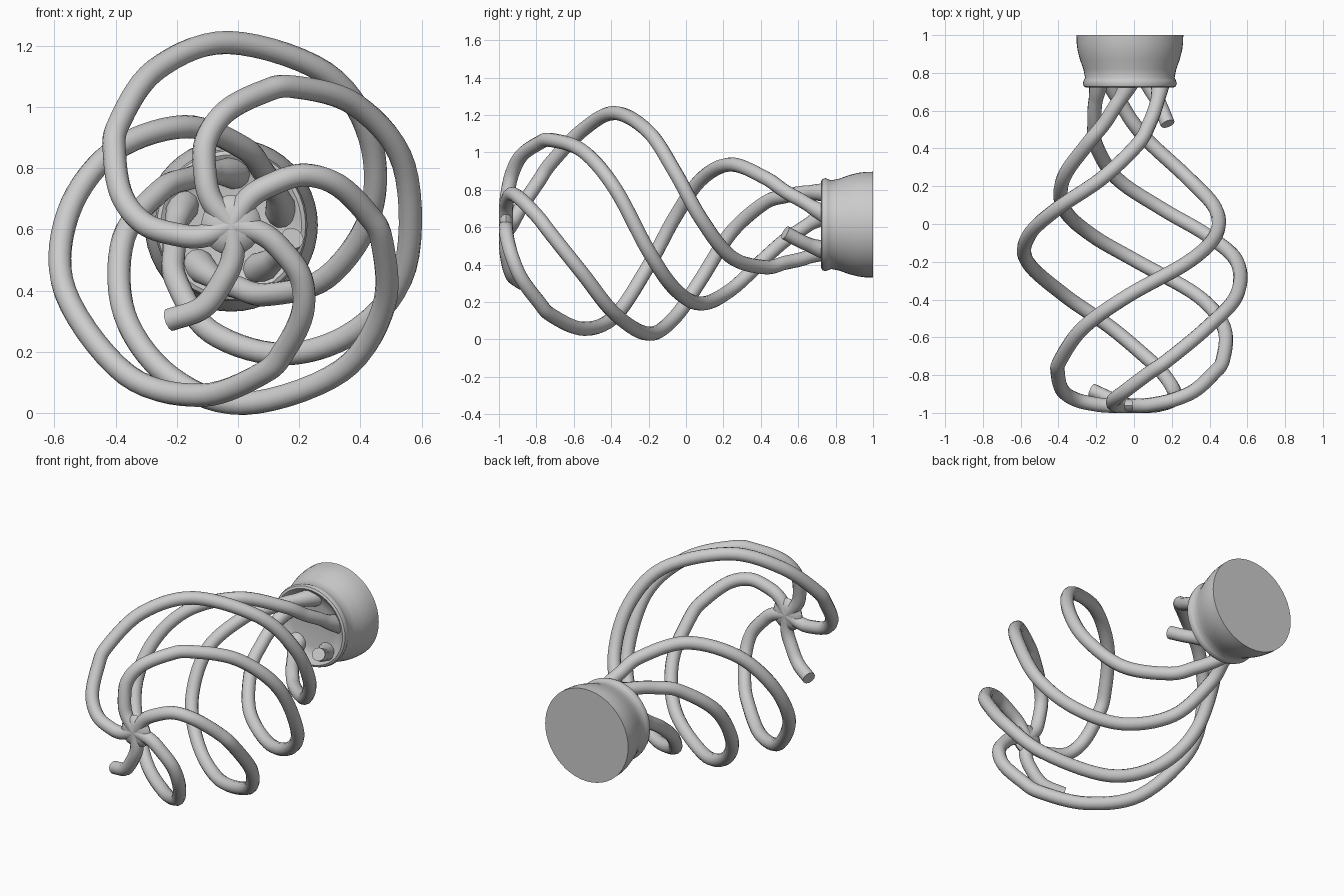
import bpy, bmesh, math
from mathutils import Vector, Matrix

if "Cube" in bpy.data.objects:
    bpy.data.objects.remove(bpy.data.objects["Cube"])

CX, CZ = -0.022, 0.614      # long axis runs along y through this point
TUBE = 0.038

# One strand: y, distance from axis, angle in degrees
PATH = [(-.962, 0, 205), (-.962, .1, 201), (-.955, .18, 190), (-.93, .285, 179),
        (-.88, .37, 165), (-.79, .445, 149), (-.72, .495, 138), (-.55, .565, 116),
        (-.38, .597, 91), (-.2, .585, 58), (-.06, .535, 32), (.08, .455, 4),
        (.24, .355, -29), (.42, .255, -63), (.53, .205, -84), (.62, .187, -101),
        (.7, .175, -117), (.79, .17, -132)]


def place(y, r, deg, turn):
    a = math.radians(deg + turn)
    return Vector((CX + r * math.cos(a), y, CZ + r * math.sin(a)))


def smooth_path(points, steps=7):
    # Catmull-Rom through the control points
    p = [2 * points[0] - points[1]] + points + [2 * points[-1] - points[-2]]
    out = []
    for i in range(1, len(p) - 2):
        a, b, c, d = p[i - 1:i + 3]
        for s in range(steps):
            t = s / steps
            out.append(0.5 * (2 * b + (c - a) * t + (2 * a - 5 * b + 4 * c - d) * t ** 2
                              + (3 * b - a - 3 * c + d) * t ** 3))
    return out + [points[-1]]


def strand(name, path, turn):
    pts = smooth_path([place(*q, turn) for q in path])
    cu = bpy.data.curves.new(name, 'CURVE')
    cu.dimensions = '3D'
    cu.bevel_depth = TUBE
    cu.bevel_resolution = 4
    cu.use_fill_caps = True
    sp = cu.splines.new('POLY')
    sp.points.add(len(pts) - 1)
    for cp, co in zip(sp.points, pts):
        cp.co = (*co, 1)
        # slight flare where a strand joins the base
        cp.radius = 1 + 0.4 * max(0, min(1, (co.y - .66) / .1))
    sp.use_smooth = True
    ob = bpy.data.objects.new(name, cu)
    bpy.context.collection.objects.link(ob)
    bpy.context.view_layer.objects.active = ob
    bpy.ops.object.select_all(action='DESELECT')
    ob.select_set(True)
    bpy.ops.object.convert(target='MESH')
    bpy.ops.object.shade_smooth_by_angle(angle=math.radians(40))


# Spiral strands: four whole, one broken with a piece at each end
for k in (0, 2, 3, 4):
    strand(f"spiral_strand_{k}", PATH, 72 * k)
strand("broken_strand_tip", PATH[:5], 72)
strand("broken_strand_stub", PATH[14:], 72)


def lathe(name, profile, segs=48):
    bm = bmesh.new()
    rings = []
    for y, r in profile:
        if r == 0:
            rings.append([bm.verts.new((CX, y, CZ))] * segs)
        else:
            rings.append([bm.verts.new(place(y, r, 360 * i / segs, 0)) for i in range(segs)])
    for a, b in zip(rings, rings[1:]):
        for i in range(segs):
            j = (i + 1) % segs
            bm.faces.new(list(dict.fromkeys((a[i], a[j], b[j], b[i]))))
    bmesh.ops.recalc_face_normals(bm, faces=bm.faces)
    me = bpy.data.meshes.new(name)
    bm.to_mesh(me)
    bm.free()
    ob = bpy.data.objects.new(name, me)
    bpy.context.collection.objects.link(ob)
    bpy.context.view_layer.objects.active = ob
    bpy.ops.object.select_all(action='DESELECT')
    ob.select_set(True)
    bpy.ops.object.shade_smooth_by_angle(angle=math.radians(40))


# Base cup with rolled lip and shallow dished face
lathe("base_cup", [(.765, 0), (.765, .14), (.755, .19), (.73, .215), (.722, .23),
                   (.728, .243), (.745, .249), (.762, .243), (.775, .237),
                   (.82, .246), (.87, .264), (.92, .277), (.96, .282), (1, .283), (1, 0)])

# Hub where the strands meet
lathe("hub", [(-.998, 0), (-.995, .05), (-.982, .085), (-.962, .098),
              (-.942, .085), (-.929, .05), (-.926, 0)], 30)
